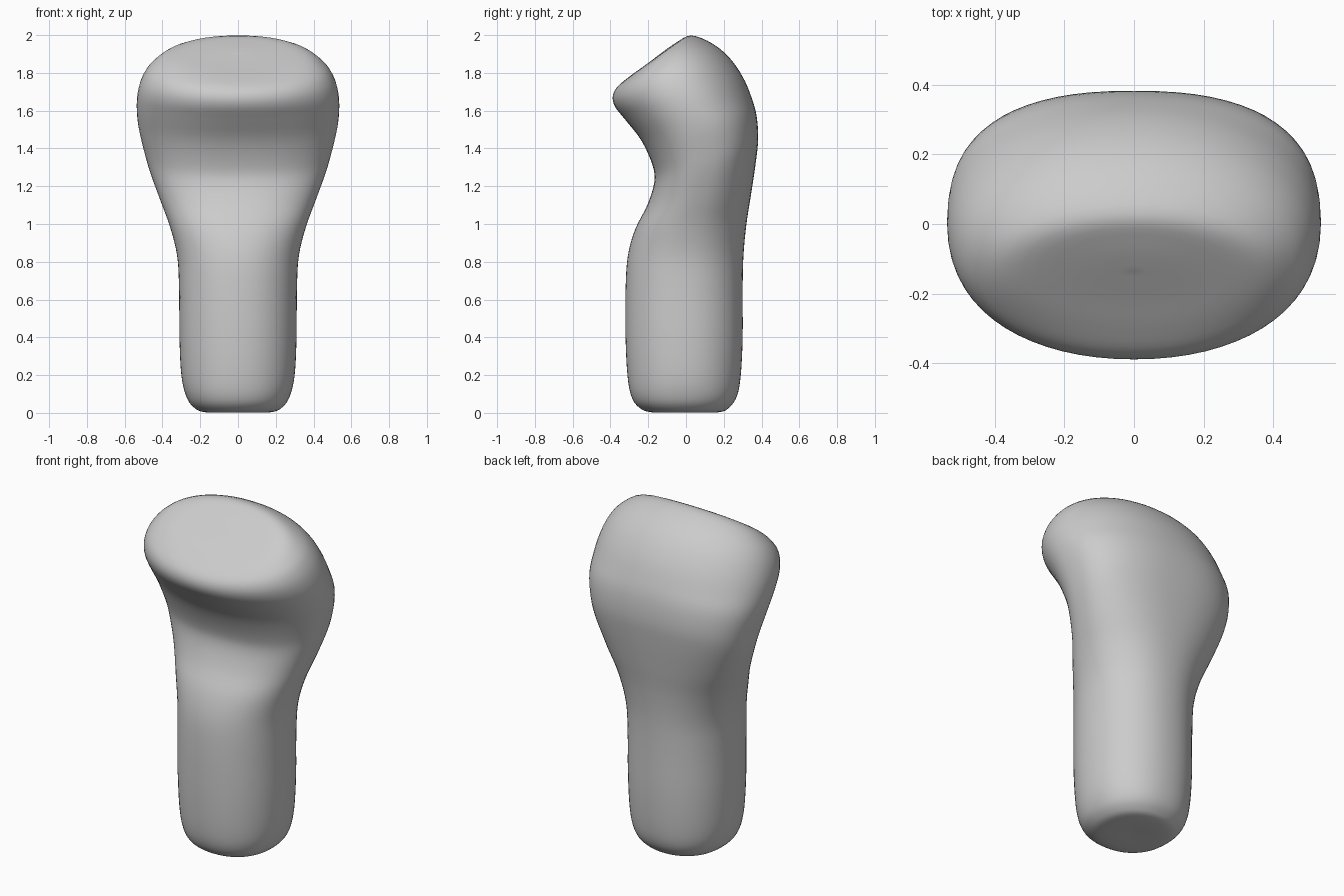
import bpy, bmesh, math
from mathutils import Vector

if "Cube" in bpy.data.objects:
    bpy.data.objects.remove(bpy.data.objects["Cube"])

SEGMENTS = 64
STEPS = 4

# Tilted cross-sections: front y, front z, back y, back z, half width, squareness
SECTIONS = [
    (-.01, .005, -.01, .005, .001, 2.2),
    (-.18, .003, .17, .003, .17, 2.2),
    (-.25, .03, .23, .03, .235, 2.2),
    (-.29, .09, .27, .09, .275, 2.2),
    (-.31, .2, .29, .2, .30, 2.15),
    (-.32, .4, .30, .4, .31, 2.15),
    (-.32, .65, .30, .65, .312, 2.15),
    (-.308, .83, .304, .83, .322, 2.15),
    (-.27, .97, .32, 1.0, .36, 2.2),
    (-.205, 1.1, .345, 1.16, .413, 2.3),
    (-.168, 1.22, .37, 1.33, .465, 2.4),
    (-.177, 1.31, .382, 1.45, .495, 2.4),
    (-.235, 1.44, .374, 1.57, .525, 2.3),
    (-.32, 1.55, .347, 1.67, .536, 2.15),
    (-.375, 1.62, .30, 1.78, .53, 2.1),
    (-.388, 1.675, .23, 1.88, .505, 2.1),
    (-.365, 1.725, .14, 1.955, .455, 2.1),
    (-.30, 1.78, .03, 1.998, .36, 2.1),
    (-.22, 1.838, -.05, 1.962, .18, 2.1),
    (-.136, 1.901, -.134, 1.903, .002, 2.1),
]


def spline(a, b, c, d, t):
    """Smooth in-between section."""
    return [.5 * (2*q + (r-p)*t + (2*p-5*q+4*r-s)*t*t + (3*q-p-3*r+s)*t**3)
            for p, q, r, s in zip(a, b, c, d)]


def signed_power(v, e):
    return math.copysign(abs(v) ** e, v)


def ring(bm, section):
    fy, fz, by, bz, w, n = section
    front, back = Vector((0, fy, fz)), Vector((0, by, bz))
    mid, half = (front + back) / 2, (back - front) / 2
    verts = []
    for i in range(SEGMENTS):
        a = 2 * math.pi * i / SEGMENTS
        p = mid + half * signed_power(math.sin(a), 2 / n)
        p.x = w * signed_power(math.cos(a), 2 / n)
        p.z = max(p.z, 0)
        verts.append(bm.verts.new(p))
    return verts


# Smooth column flaring into a slanted, overhanging head
bm = bmesh.new()
padded = [SECTIONS[0]] + SECTIONS + [SECTIONS[-1]]
rings = []
for k in range(len(SECTIONS) - 1):
    for s in range(STEPS):
        rings.append(ring(bm, spline(*padded[k:k + 4], s / STEPS)))
rings.append(ring(bm, SECTIONS[-1]))
for lo, hi in zip(rings, rings[1:]):
    for i in range(SEGMENTS):
        j = (i + 1) % SEGMENTS
        bm.faces.new((lo[i], lo[j], hi[j], hi[i]))
bm.faces.new(rings[0][::-1])
bm.faces.new(rings[-1])
bmesh.ops.recalc_face_normals(bm, faces=bm.faces)
for f in bm.faces:
    f.smooth = True

mesh = bpy.data.meshes.new("slanted_head_column")
bm.to_mesh(mesh)
bm.free()
column = bpy.data.objects.new("slanted_head_column", mesh)
bpy.context.collection.objects.link(column)
